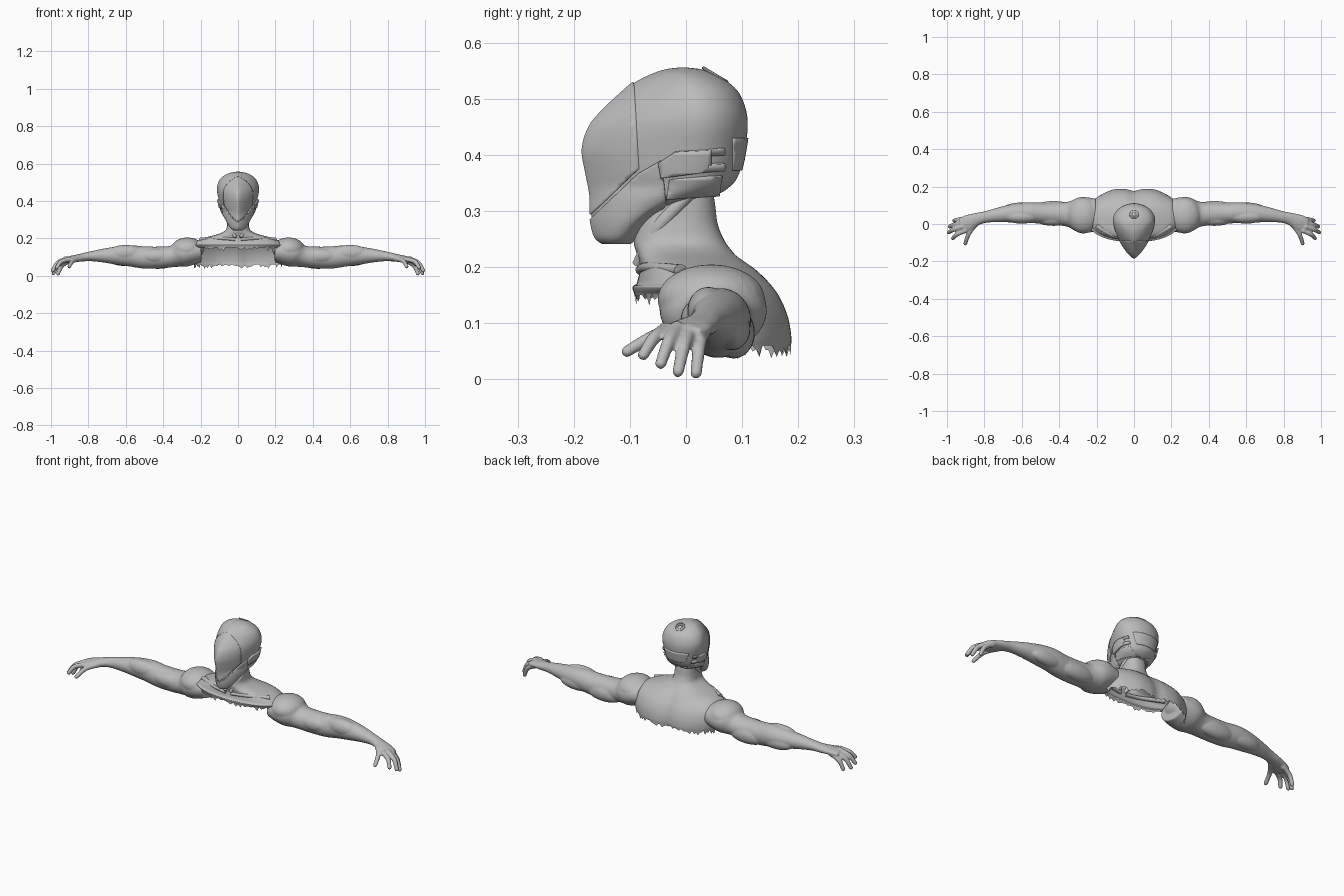
import bpy, bmesh, math, random
from mathutils import Vector, Matrix

random.seed(4)
if "Cube" in bpy.data.objects:
    bpy.data.objects.remove(bpy.data.objects["Cube"])

grey = bpy.data.materials.new("plain grey")
grey.use_nodes = True
grey.diffuse_color = (0.5, 0.5, 0.5, 1)
grey.node_tree.nodes["Principled BSDF"].inputs["Base Color"].default_value = (0.5, 0.5, 0.5, 1)


def finish(bm, name, mirror=False, angle=40):
    me = bpy.data.meshes.new(name)
    bm.to_mesh(me)
    bm.free()
    me.materials.append(grey)
    me.shade_smooth()
    me.set_sharp_from_angle(angle=math.radians(angle))
    ob = bpy.data.objects.new(name, me)
    bpy.context.scene.collection.objects.link(ob)
    if mirror:
        ob.modifiers.new("mirror", 'MIRROR')
    return ob


def spline(keys, n):
    """Catmull-Rom samples through rows of numbers, n per span."""
    out = []
    for i in range(len(keys) - 1):
        rows = keys[max(i - 1, 0)], keys[i], keys[i + 1], keys[min(i + 2, len(keys) - 1)]
        for k in range(n):
            t = k / n
            out.append([0.5 * (2 * b + (c - a) * t + (2 * a - 5 * b + 4 * c - d) * t * t
                               + (3 * b - a - 3 * c + d) * t ** 3) for a, b, c, d in zip(*rows)])
    return out + [list(keys[-1])]


def skin(bm, rings, caps=True):
    loops = [[bm.verts.new(p) for p in ring] for ring in rings]
    n = len(loops[0])
    for a, b in zip(loops, loops[1:]):
        for i in range(n):
            bm.faces.new((a[i], a[(i + 1) % n], b[(i + 1) % n], b[i]))
    if caps:
        bm.faces.new(loops[0][::-1])
        bm.faces.new(loops[-1])
    bmesh.ops.recalc_face_normals(bm, faces=bm.faces)


def tube(bm, keys, n=5, sides=20):
    """Tube through rows of x, y, z, side radius, upright radius."""
    rows = spline(keys, n)
    pts = [Vector(r[:3]) for r in rows]
    rings = []
    for i, r in enumerate(rows):
        along = (pts[min(i + 1, len(pts) - 1)] - pts[max(i - 1, 0)]).normalized()
        side = along.cross(Vector((0, 0, 1))).normalized()
        up = side.cross(along)
        rings.append([pts[i] + side * r[3] * math.cos(a) + up * r[4] * math.sin(a)
                      for a in (math.tau * k / sides for k in range(sides))])
    skin(bm, rings)


def blob(bm, centre, radii):
    bmesh.ops.create_uvsphere(bm, u_segments=24, v_segments=14, radius=1,
                              matrix=Matrix.Translation(centre) @ Matrix.Diagonal((*radii, 1)))


# Helmet levels: z, front y, widest y, back y, half width
HELMET = [(.245, -.148, -.125, -.10, .02), (.255, -.160, -.12, -.09, .035),
          (.28, -.167, -.10, -.07, .052), (.305, -.169, -.07, -.035, .066),
          (.325, -.169, -.04, .045, .077), (.345, -.172, 0, .08, .087),
          (.37, -.177, .01, .096, .096), (.41, -.183, .015, .105, .104),
          (.45, -.171, .02, .11, .112), (.48, -.146, .02, .107, .111),
          (.51, -.114, .015, .095, .1), (.53, -.09, .01, .075, .082),
          (.545, -.06, 0, .05, .058), (.553, -.035, 0, .025, .03), (.556, -.01, -.005, 0, .005)]


def helmet_mesh():
    bm = bmesh.new()
    rings = []
    for z, front, mid, back, w in spline(HELMET, 4):
        ring = []
        for k in range(72):
            a = math.tau * k / 72
            c, s = math.cos(a), math.sin(a)
            if c >= 0:
                ring.append((w * s, mid + (back - mid) * c, z))
            else:
                u = min(-c, 1)
                x = math.copysign(w * max(1 - u ** 1.7, 0) ** 0.8, s)
                ring.append((x, mid - (mid - front) * u, z))
        rings.append(ring)
    skin(bm, rings)
    return bm


def helmet_plate(name, outline, lift, thick=0.01):
    """Plate that follows the helmet inside a convex side-view (y, z) outline."""
    bm = helmet_mesh()
    bm.normal_update()
    moves = [(v, v.normal * lift) for v in bm.verts]
    for v, d in moves:
        v.co += d
    for (y0, z0), (y1, z1) in zip(outline, outline[1:] + outline[:1]):
        bmesh.ops.bisect_plane(bm, geom=bm.verts[:] + bm.edges[:] + bm.faces[:],
                               plane_co=(0, y0, z0), plane_no=(0, z1 - z0, y0 - y1),
                               clear_outer=True)
    ob = finish(bm, name)
    mod = ob.modifiers.new("thickness", 'SOLIDIFY')
    mod.thickness, mod.offset = thick, -1


finish(helmet_mesh(), "helmet")
helmet_plate("visor", [(-.25, .22), (-.085, .375), (-.095, .54), (-.25, .56)], .003)
helmet_plate("jaw_guard", [(-.19, .24), (-.10, .235), (-.035, .31), (-.045, .39),
                           (-.085, .367), (-.19, .268)], .004)
helmet_plate("side_strap", [(-.045, .358), (.045, .37), (.045, .408), (-.02, .405), (-.05, .385)], .008, .014)
helmet_plate("strap_upper_prong", [(.04, .398), (.07, .399), (.07, .411), (.04, .408)], .008, .014)
helmet_plate("strap_lower_prong", [(.04, .369), (.07, .371), (.07, .384), (.04, .383)], .008, .014)
helmet_plate("ear_guard", [(-.035, .32), (.06, .326), (.065, .362), (-.03, .355)], .005)
helmet_plate("back_plate", [(.085, .372), (.2, .372), (.2, .43), (.085, .43)], .003)

# Round vent on the crown
bm = bmesh.new()
tilt = Matrix.Translation((0, .052, .5425)) @ Matrix.Rotation(math.radians(-31), 4, 'X')
for radius in (.024, .012):
    rings = []
    for i in range(33):
        a = math.tau * i / 32
        rings.append([tilt @ Vector(((radius + .003 * math.cos(b)) * math.cos(a),
                                     (radius + .003 * math.cos(b)) * math.sin(a), .003 * math.sin(b)))
                      for b in (math.tau * j / 8 for j in range(8))])
    skin(bm, rings, caps=False)
for i in range(6):
    turn = Matrix.Rotation(math.tau * i / 6, 4, 'Z') @ Matrix.Translation((.018, 0, 0))
    bmesh.ops.create_cube(bm, size=1, matrix=tilt @ turn @ Matrix.Diagonal((.012, .004, .004, 1)))
finish(bm, "crown_vent")

# Neck and upper torso: z, half width, front y, back y
TORSO = [(.36, .05, -.06, .045), (.31, .055, -.075, .052), (.275, .058, -.088, .057),
         (.245, .066, -.093, .07), (.225, .1, -.088, .086), (.21, .155, -.083, .106),
         (.195, .205, -.082, .126), (.17, .238, -.088, .15), (.14, .252, -.095, .168),
         (.1, .252, -.095, .182), (.06, .245, -.093, .188), (.04, .24, -.092, .187)]
SIDES = 120
tear = [random.uniform(-.022, .016) * (1 if k % 2 else .4) for k in range(SIDES)]
levels = spline(TORSO, 4)
rings = []
for i, (z, w, front, back) in enumerate(levels):
    ring = []
    for k in range(SIDES):
        a = math.tau * k / SIDES
        c, s = math.cos(a), math.sin(a)
        x = w * math.copysign(abs(s) ** .85, s)
        y = (front + back) / 2 + (back - front) / 2 * math.copysign(abs(c) ** .85, c)
        low = min(max((.23 - z) / .06, 0), 1)
        if c > 0:  # spine groove and shoulder blades
            y += low * c * (.006 * math.exp(-((abs(x) - .11) / .05) ** 2) - .012 * math.exp(-(x / .03) ** 2))
        h = z
        if z < .17:  # the torn hem is high in front and low behind
            t = min(max((y + .04) / .13, 0), 1)
            hem = .152 + (.058 - .152) * t * t * (3 - 2 * t)
            h = .17 - (.17 - z) / .13 * (.17 - hem)
        if i == len(levels) - 1:
            h += tear[k]
        ring.append((x, y, h))
    rings.append(ring)
bm = bmesh.new()
skin(bm, rings, caps=False)
finish(bm, "neck_and_torso", angle=70)

# Neck muscles and collarbones
bm = bmesh.new()
tube(bm, [(.05, .005, .33, .012, .012), (.043, -.05, .27, .013, .013), (.014, -.088, .205, .008, .008)])
tube(bm, [(.015, -.08, .195, .01, .009), (.1, -.066, .2, .01, .009), (.2, -.01, .195, .013, .01)])
finish(bm, "collarbone", mirror=True)

# Arm: x, y, z, depth radius, height radius
ARM = [(.2, .05, .13, .085, .058), (.25, .048, .127, .095, .07), (.3, .05, .118, .092, .072),
       (.35, .052, .104, .068, .058), (.42, .055, .098, .06, .058), (.5, .058, .098, .056, .059),
       (.57, .061, .106, .055, .057), (.64, .058, .108, .05, .05), (.72, .049, .108, .04, .037),
       (.79, .038, .104, .031, .026), (.84, .026, .097, .034, .021), (.89, .004, .089, .044, .018),
       (.925, -.008, .083, .038, .013)]
bm = bmesh.new()
tube(bm, ARM, sides=32)
blob(bm, (.27, .045, .143), (.088, .096, .062))   # shoulder
blob(bm, (.43, .026, .105), (.1, .036, .04))      # front upper arm
blob(bm, (.43, .085, .083), (.11, .038, .046))    # rear upper arm
blob(bm, (.6, .04, .122), (.1, .038, .043))       # upper forearm
blob(bm, (.6, .082, .09), (.1, .033, .038))       # lower forearm

# Digits: base and tip
DIGITS = [((.845, 0, .09), (.902, -.105, .05)), ((.905, -.036, .088), (.968, -.076, .044)),
          ((.92, -.016, .09), (.99, -.045, .028)), ((.915, .007, .087), (.986, -.014, .014)),
          ((.9, .028, .08), (.962, .018, .011))]
for base, tip in DIGITS:
    base, tip = Vector(base), Vector(tip)
    middle = base.lerp(tip, .5) + Vector((.01, 0, .009))
    tube(bm, [(*base, .013, .013), (*middle, .012, .012), (*tip, .0105, .0105)], sides=14)
    for p, r in ((base, .0145), (tip, .0105)):
        blob(bm, p, (r, r, r))
arm = finish(bm, "arm")
mod = arm.modifiers.new("blend", 'REMESH')
mod.mode, mod.voxel_size, mod.use_smooth_shade = 'VOXEL', .0045, True
mod = arm.modifiers.new("soften", 'SMOOTH')
mod.factor, mod.iterations = .5, 4
arm.modifiers.new("mirror", 'MIRROR').use_mirror_merge = False
